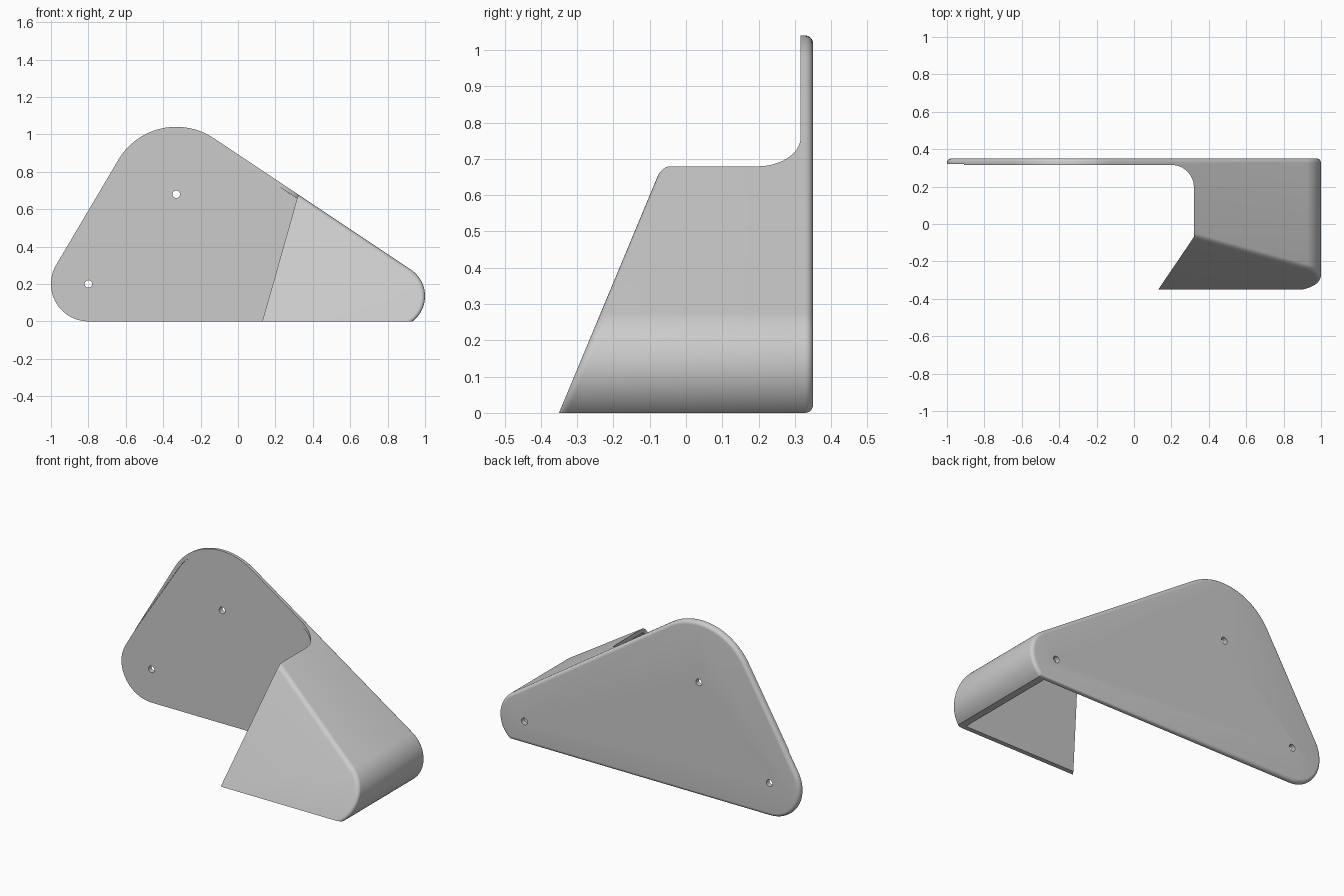
import bpy, bmesh, math
from math import sin, cos, pi, asin, acos, atan2, hypot

cube = bpy.data.objects.get("Cube")
if cube:
    bpy.data.objects.remove(cube, do_unlink=True)

BACK = 0.35      # rear face
SLOPE = 0.417    # lean of the front panel
WALL = 0.022     # thickness of the folded wall
CORNERS = [(0.83, 0.135, 0.17), (-0.33, 0.68, 0.36), (-0.8, 0.2, 0.2)]

grey = bpy.data.materials.new("plain_grey")
grey.use_nodes = True
grey.diffuse_color = (0.6, 0.6, 0.6, 1)
grey.node_tree.nodes["Principled BSDF"].inputs["Base Color"].default_value = (0.6, 0.6, 0.6, 1)


def outline(inset, left_inset, bottom, steps=28):
    """Rounded triangle made of three arcs joined by their tangents."""
    discs = [(x, z, r - d) for (x, z, r), d in zip(CORNERS, (inset, inset, left_inset))]

    def tangent(a, b):
        dx, dz = b[0] - a[0], b[1] - a[1]
        return (atan2(dz, dx) - acos((a[2] - b[2]) / hypot(dx, dz))) % (2 * pi)

    def floor_angle(d):
        return asin(max(-1, (bottom - d[1]) / d[2]))

    t1, t2 = tangent(discs[0], discs[1]), tangent(discs[1], discs[2])
    stops = [(floor_angle(discs[0]), t1), (t1, t2), (t2, pi - floor_angle(discs[2]))]
    return [(x + r * cos(a + (b - a) * k / steps), z + r * sin(a + (b - a) * k / steps))
            for (x, z, r), (a, b) in zip(discs, stops) for k in range(steps + 1)]


def loft(name, rings):
    """Join matching rings of points into a closed solid."""
    bm = bmesh.new()
    rows = [[bm.verts.new(p) for p in ring] for ring in rings]
    n = len(rows[0])
    for a, b in zip(rows, rows[1:]):
        for i in range(n):
            bm.faces.new((a[i], a[(i + 1) % n], b[(i + 1) % n], b[i]))
    bm.faces.new(rows[0])
    bm.faces.new(rows[-1])
    bmesh.ops.recalc_face_normals(bm, faces=bm.faces)
    mesh = bpy.data.meshes.new(name)
    bm.to_mesh(mesh)
    bm.free()
    mesh.materials.append(grey)
    obj = bpy.data.objects.new(name, mesh)
    bpy.context.collection.objects.link(obj)
    return obj


def front_ring(points, offset):
    return [(x, -BACK + SLOPE * z + offset, z) for x, z in points]


def flat_ring(points, y):
    return [(x, y, z) for x, z in points]


def cut(target, cutter):
    cutter.hide_render = True
    mod = target.modifiers.new("cut", 'BOOLEAN')
    mod.operation, mod.solver, mod.object = 'DIFFERENCE', 'EXACT', cutter
    bpy.context.view_layer.objects.active = target
    bpy.ops.object.modifier_apply(modifier=mod.name)
    bpy.data.objects.remove(cutter, do_unlink=True)


# Outer body with rounded front and back edges
ROUND, STEPS = 0.022, 6
rings = []
for k in range(STEPS + 1):
    a = pi / 2 * (1 - k / STEPS)
    inset = ROUND * (1 - cos(a))
    rings.append(front_ring(outline(inset, 0, 0), ROUND * (1 - sin(a))))
for k in range(STEPS + 1):
    a = pi / 2 * k / STEPS
    inset = ROUND * (1 - cos(a))
    rings.append(flat_ring(outline(inset, inset, inset), BACK - ROUND * (1 - sin(a))))
bracket = loft("folded_bracket", rings)

# Hollow inside, open at the bottom
inner = outline(WALL, -0.005, -0.005)
cut(bracket, loft("hollow_cutter", [front_ring(inner, 0.028), flat_ring(inner, 0.321)]))

# Opening that leaves the bare back plate and the fold fillet
plan = [(-1.2, -0.5), (0.028, -0.5), (0.32, -0.07)]
plan += [(0.2 + 0.12 * cos(a), 0.196 + 0.12 * sin(a))
         for a in (pi / 2 * k / 14 for k in range(15))]
plan.append((-1.2, 0.316))
cut(bracket, loft("opening_cutter", [[(x, y, z) for x, y in plan] for z in (-0.2, 1.3)]))

# Screw holes at the corner centres
for x, z, r in CORNERS:
    circle = [(x + 0.02 * cos(2 * pi * k / 24), z + 0.02 * sin(2 * pi * k / 24)) for k in range(24)]
    cut(bracket, loft("hole_cutter", [flat_ring(circle, y) for y in (0.28, 0.4)]))

bpy.ops.object.select_all(action='DESELECT')
bracket.select_set(True)
bpy.context.view_layer.objects.active = bracket
bpy.ops.object.shade_smooth_by_angle(angle=math.radians(30))
